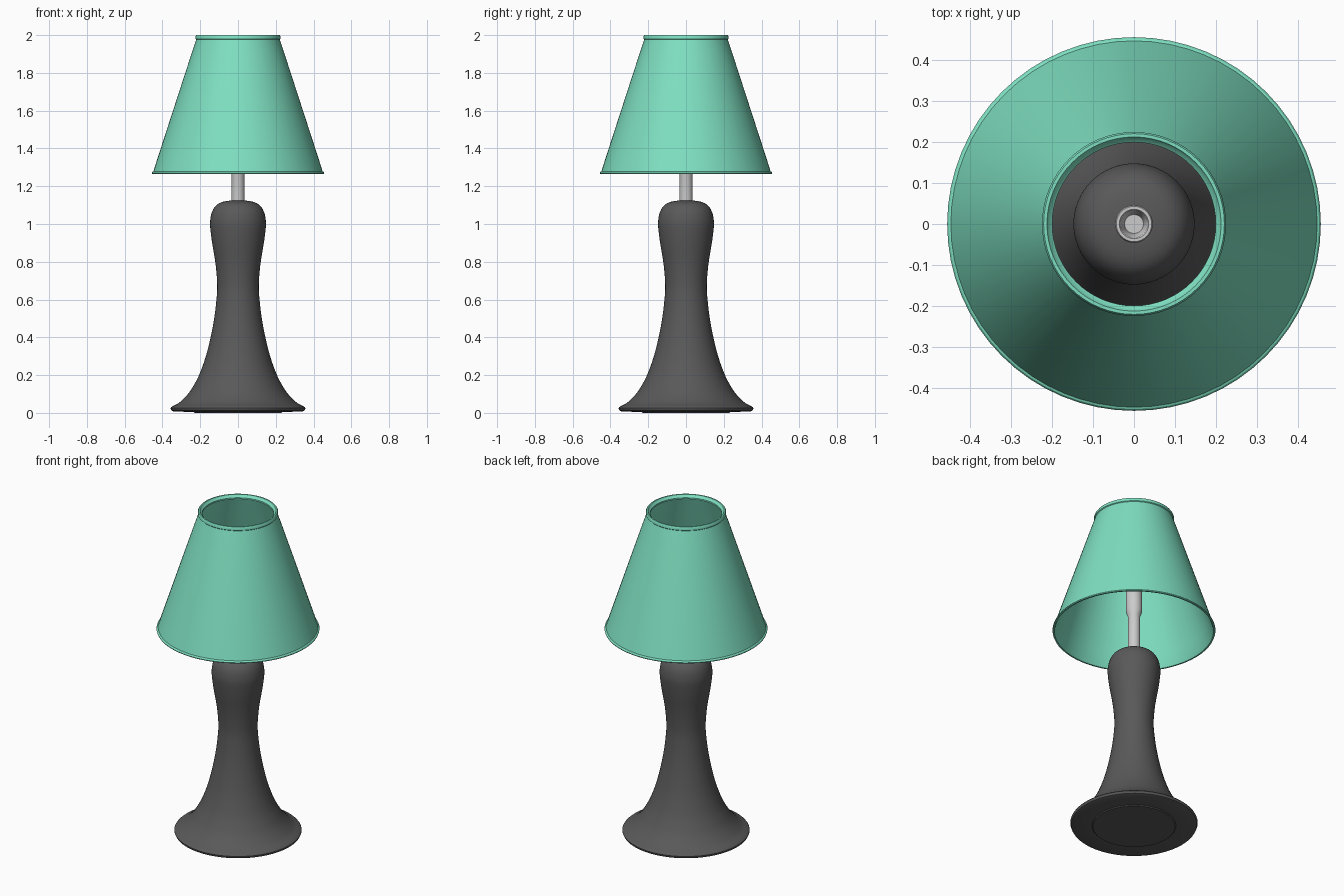
import bpy, bmesh
from mathutils import Vector

if "Cube" in bpy.data.objects:
    bpy.data.objects.remove(bpy.data.objects["Cube"])


def material(name, color):
    m = bpy.data.materials.new(name)
    m.diffuse_color = color
    m.use_nodes = True
    m.node_tree.nodes["Principled BSDF"].inputs["Base Color"].default_value = m.diffuse_color
    return m


def smooth_profile(pts, steps=3):
    # Catmull-Rom refinement of an (r, z) profile
    p = [Vector(pts[0])] + [Vector(q) for q in pts] + [Vector(pts[-1])]
    out = []
    for i in range(1, len(p) - 2):
        a, b, c, d = p[i - 1:i + 3]
        for k in range(steps):
            t = k / steps
            q = 0.5 * (2 * b + (c - a) * t + (2 * a - 5 * b + 4 * c - d) * t ** 2
                       + (3 * b - a - 3 * c + d) * t ** 3)
            out.append((max(q.x, 0), q.y))
    return out + [tuple(pts[-1])]


def lathe(name, profile, mat=None, closed=False, segments=64):
    # spin an (r, z) profile around the z axis
    bm = bmesh.new()
    vs = [bm.verts.new((r, 0, z)) for r, z in profile]
    es = [bm.edges.new(e) for e in zip(vs, vs[1:])]
    if closed:
        es.append(bm.edges.new((vs[-1], vs[0])))
    bmesh.ops.spin(bm, geom=vs + es, cent=(0, 0, 0), axis=(0, 0, 1),
                   angle=6.283185307, steps=segments, use_duplicate=False)
    bmesh.ops.remove_doubles(bm, verts=bm.verts[:], dist=0.0005)
    bmesh.ops.recalc_face_normals(bm, faces=bm.faces[:])
    me = bpy.data.meshes.new(name)
    bm.to_mesh(me)
    bm.free()
    ob = bpy.data.objects.new(name, me)
    bpy.context.collection.objects.link(ob)
    if mat:
        me.materials.append(mat)
    bpy.ops.object.select_all(action='DESELECT')
    ob.select_set(True)
    bpy.context.view_layer.objects.active = ob
    bpy.ops.object.shade_smooth_by_angle(angle=0.6)
    return ob


charcoal = material("charcoal", (0.1, 0.1, 0.1, 1))
mint = material("mint", (0.21, 0.74, 0.53, 1))

# flared body with flat foot and domed top
body = [(0.352, 0.012), (0.357, 0.025), (0.345, 0.036), (0.31, 0.055), (0.265, 0.1),
        (0.235, 0.145), (0.204, 0.205), (0.17, 0.3), (0.145, 0.4), (0.126, 0.5),
        (0.114, 0.6), (0.11, 0.68), (0.119, 0.79), (0.137, 0.9), (0.147, 0.98),
        (0.147, 1.02), (0.137, 1.066), (0.112, 1.102), (0.07, 1.12), (0, 1.126)]
lathe("body", [(0, 0), (0.23, 0), (0.235, 0.005), (0.34, 0.007)] + smooth_profile(body), charcoal)

# stem that widens into a hollow bulb socket
lathe("stem_socket", [(0, 1.1), (0.035, 1.1), (0.035, 1.36), (0.046, 1.39), (0.046, 1.515),
                      (0.043, 1.52), (0.036, 1.52), (0.033, 1.515), (0.023, 1.45), (0, 1.45)])

# thin conical shade with rolled rims at both ends
lathe("shade", [(0.446, 1.265), (0.455, 1.265), (0.457, 1.27), (0.453, 1.276), (0.448, 1.278),
                (0.427, 1.345), (0.245, 1.905), (0.221, 1.976), (0.225, 1.98), (0.225, 1.994),
                (0.221, 2.0), (0.213, 2.0), (0.209, 1.992), (0.2, 1.985), (0.2, 1.976),
                (0.213, 1.97), (0.235, 1.905), (0.417, 1.345), (0.44, 1.276)], mint, closed=True)
